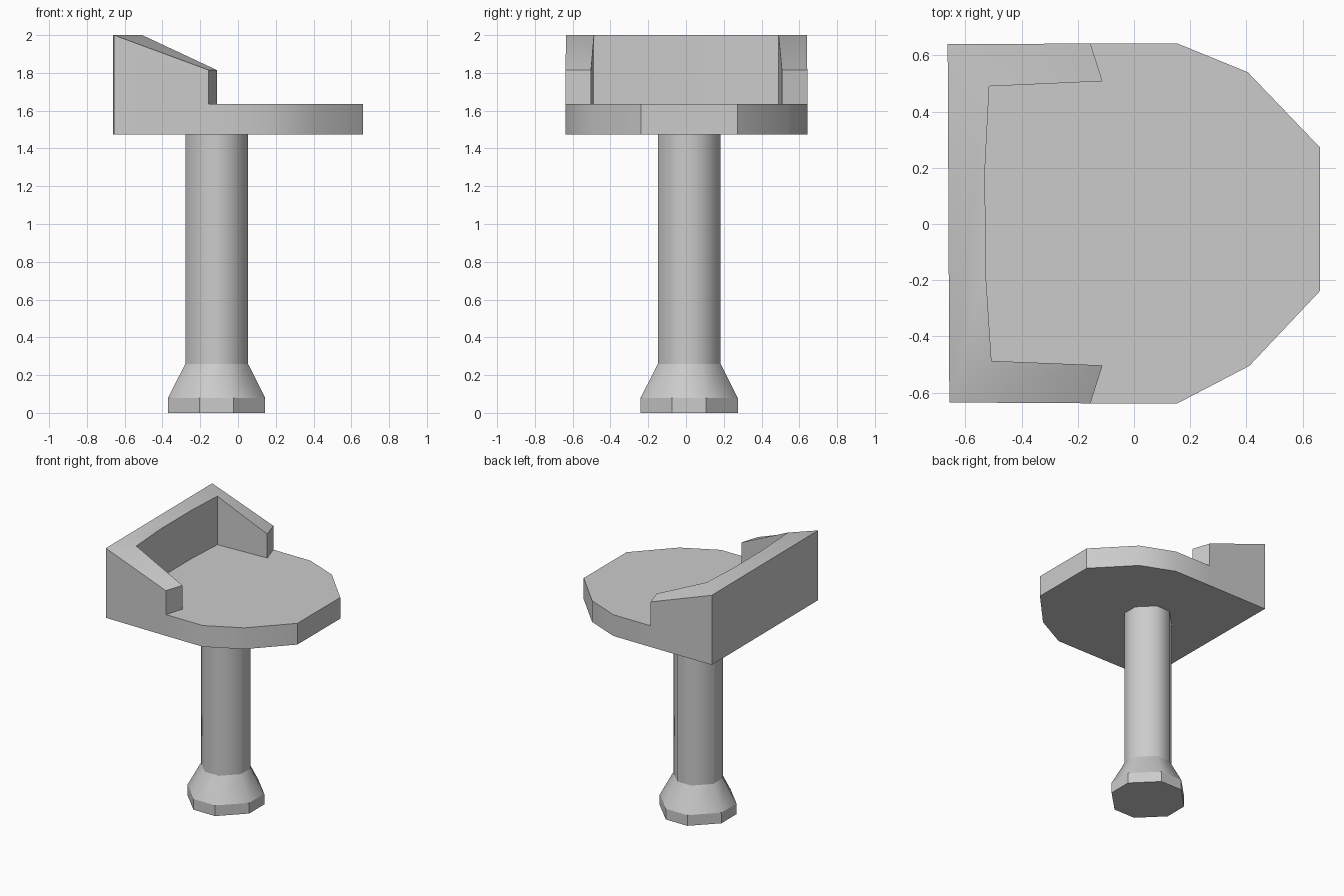
import bpy, bmesh

if "Cube" in bpy.data.objects:
    bpy.data.objects.remove(bpy.data.objects["Cube"])


def finish(bm, name):
    bmesh.ops.recalc_face_normals(bm, faces=bm.faces[:])
    me = bpy.data.meshes.new(name)
    bm.to_mesh(me)
    bm.free()
    ob = bpy.data.objects.new(name, me)
    bpy.context.collection.objects.link(ob)
    return ob


def ring(bm, pts, z):
    return [bm.verts.new((x, y, z)) for x, y in pts]


# Seat slab with a wrap-around back rim whose arms slope down
Z0, Z1, ARM, TOP = 1.475, 1.635, 1.815, 2.0
outer = [(-0.663, 0.64), (-0.155, 0.642), (0.155, 0.642), (0.405, 0.54),
         (0.662, 0.272), (0.662, -0.238), (0.41, -0.505), (0.155, -0.638),
         (-0.155, -0.638), (-0.657, -0.635)]
inner = [(-0.112, -0.503), (-0.507, -0.487), (-0.528, -0.17),
         (-0.53, 0.2), (-0.515, 0.49), (-0.112, 0.508)]
bm = bmesh.new()
b = ring(bm, outer, Z0)
f = ring(bm, outer[1:9], Z1)
i = ring(bm, inner, Z1)
t = [bm.verts.new((x, y, TOP if k in range(1, 5) else ARM))
     for k, (x, y) in enumerate(inner)]
c0, e0, e1, c1 = [bm.verts.new((*outer[k], z))
                  for k, z in ((0, TOP), (1, ARM), (8, ARM), (9, TOP))]
faces = [b[::-1], f + i,                                   # underside, sitting surface
         [b[0], b[1], f[0], e0, c0],                       # outer arm walls
         [b[8], b[9], c1, e1, f[7]],
         [b[9], b[0], c0, c1],                             # back wall
         [f[0], i[5], t[5], e0], [f[7], e1, t[0], i[0]],   # arm ends
         [c0, e0, t[5], t[4]], [c1, t[1], t[0], e1],       # sloped arm tops
         [c0, t[4], t[3], t[2], t[1], c1]]                 # back top
faces += [[b[k + 1], b[k + 2], f[k + 1], f[k]] for k in range(7)]
faces += [[i[k], i[k + 1], t[k + 1], t[k]] for k in range(5)]
for fc in faces:
    bm.faces.new(fc)
seat = finish(bm, "seat")
bpy.context.view_layer.objects.active = seat
seat.select_set(True)
bpy.ops.object.shade_smooth_by_angle(angle=0.6)


# Pedestal: eight-sided foot, flared cone and post
CX, CY = -0.113, 0.017


def octagon(r):
    s = r * 0.35
    return [(CX + x, CY + y) for x, y in ((r, -s), (r, s), (s, r), (-s, r),
                                          (-r, s), (-r, -s), (-s, -r), (s, -r))]


bm = bmesh.new()
rings = [ring(bm, octagon(r), z)
         for r, z in ((0.257, 0), (0.257, 0.08), (0.166, 0.26), (0.166, Z0))]
bm.faces.new(rings[0][::-1])
for level, (lo, hi) in enumerate(zip(rings, rings[1:])):
    for k in range(8):
        n = (k + 1) % 8
        face = bm.faces.new((lo[k], lo[n], hi[n], hi[k]))
        face.smooth = level > 0
for e in bm.edges:
    if all(v.co.z < 0.1 for v in e.verts):
        e.smooth = False
    elif abs(e.verts[0].co.z - e.verts[1].co.z) < 0.01:
        e.smooth = False
finish(bm, "pedestal")
